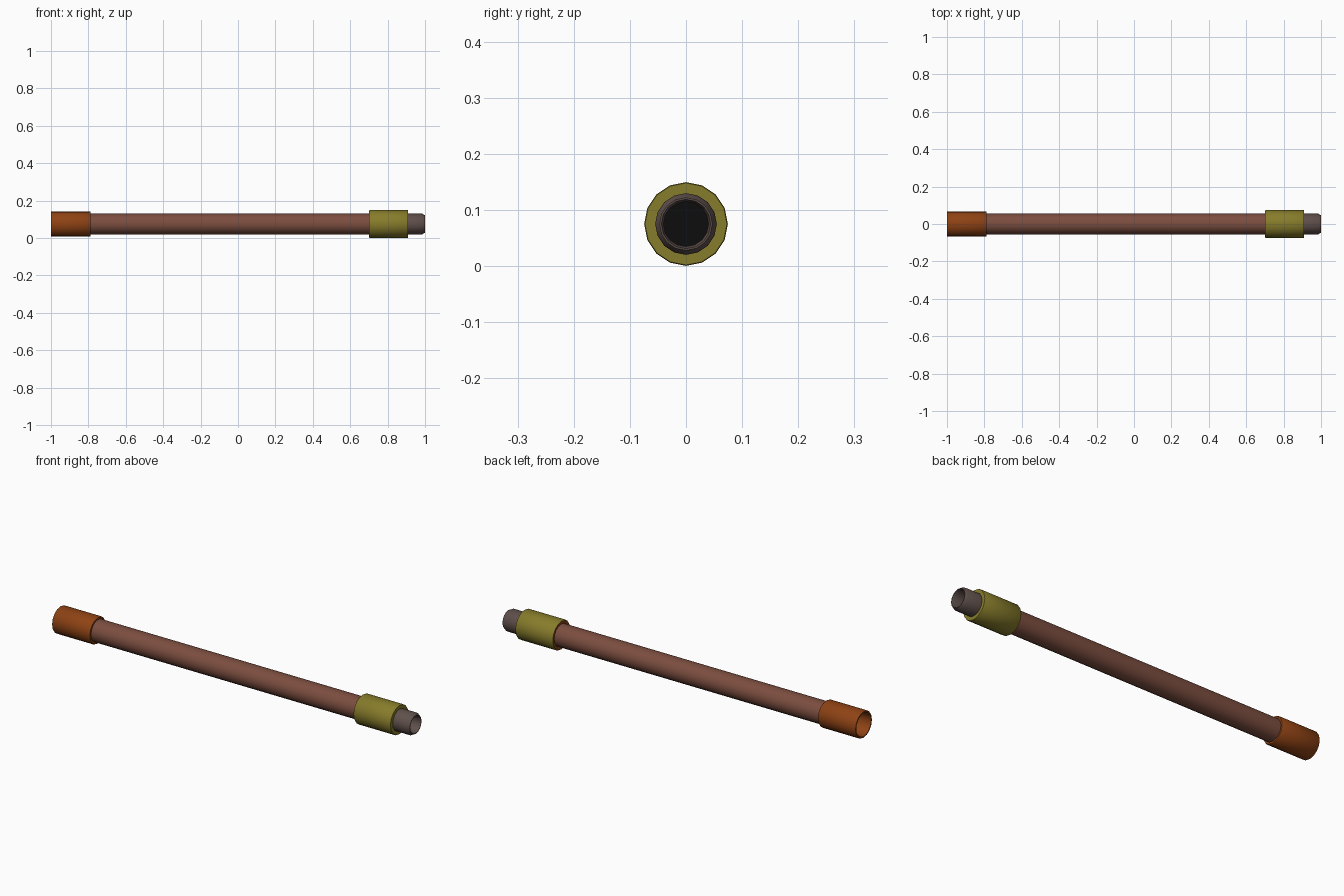
import bpy, bmesh, math

if "Cube" in bpy.data.objects:
    bpy.data.objects.remove(bpy.data.objects["Cube"])

SIDES = 16
ZC = 0.075  # height of the hose axis


def material(name, rgb):
    m = bpy.data.materials.new(name)
    m.diffuse_color = (*rgb, 1)
    m.use_nodes = True
    m.node_tree.nodes["Principled BSDF"].inputs["Base Color"].default_value = m.diffuse_color
    return m


orange = material("rust_orange", (0.27, 0.055, 0.007))
olive = material("olive_brass", (0.24, 0.20, 0.024))
brown = material("brown_hose", (0.20, 0.075, 0.05))
grey = material("grey_metal", (0.115, 0.08, 0.07))
black = material("black_bore", (0.004, 0.004, 0.004))


def lathe(name, profile, mats, rule=None):
    """Spin (x, radius) points round the hose axis; radius 0 makes a cap centre."""
    bm = bmesh.new()
    rings = []
    for x, r in profile:
        if r == 0:
            rings.append([bm.verts.new((x, 0, ZC))] * SIDES)
        else:
            rings.append([bm.verts.new((x, r * math.sin(2 * math.pi * i / SIDES),
                                        ZC + r * math.cos(2 * math.pi * i / SIDES)))
                          for i in range(SIDES)])
    for s, (a, b) in enumerate(zip(rings, rings[1:])):
        for i in range(SIDES):
            j = (i + 1) % SIDES
            f = bm.faces.new(list(dict.fromkeys((a[i], b[i], b[j], a[j]))))
            f.material_index = rule(s) if rule else 0
    bm.normal_update()
    me = bpy.data.meshes.new(name)
    bm.to_mesh(me)
    bm.free()
    for m in mats:
        me.materials.append(m)
    ob = bpy.data.objects.new(name, me)
    bpy.context.collection.objects.link(ob)
    bpy.context.view_layer.objects.active = ob
    ob.select_set(True)
    bpy.ops.object.shade_smooth_by_angle(angle=math.radians(35))
    ob.select_set(False)
    return ob


# long hose body
lathe("hose", [(-0.80, 0.056), (0.72, 0.056)], [brown])

# female socket at the left, open and hollow
lathe("socket", [(-0.86, 0), (-0.86, 0.057), (-0.995, 0.057), (-1.0, 0.060), (-1.0, 0.066),
                 (-0.997, 0.068), (-0.793, 0.068), (-0.788, 0.065), (-0.788, 0.054)], [orange])

# collar at the right, with an orange rear face
lathe("collar", [(0.703, 0.054), (0.700, 0.071), (0.705, 0.0745), (0.906, 0.0745),
                 (0.909, 0.073), (0.909, 0.052)], [olive, orange],
      lambda s: 1 if s < 1 else 0)

# hollow nozzle with a chamfered lip and dark bore
lathe("nozzle", [(0.90, 0.055), (0.985, 0.055), (1.0, 0.047), (1.0, 0.044), (0.985, 0.040),
                 (0.93, 0.040), (0.93, 0)], [grey, black],
      lambda s: 1 if s >= 5 else 0)
